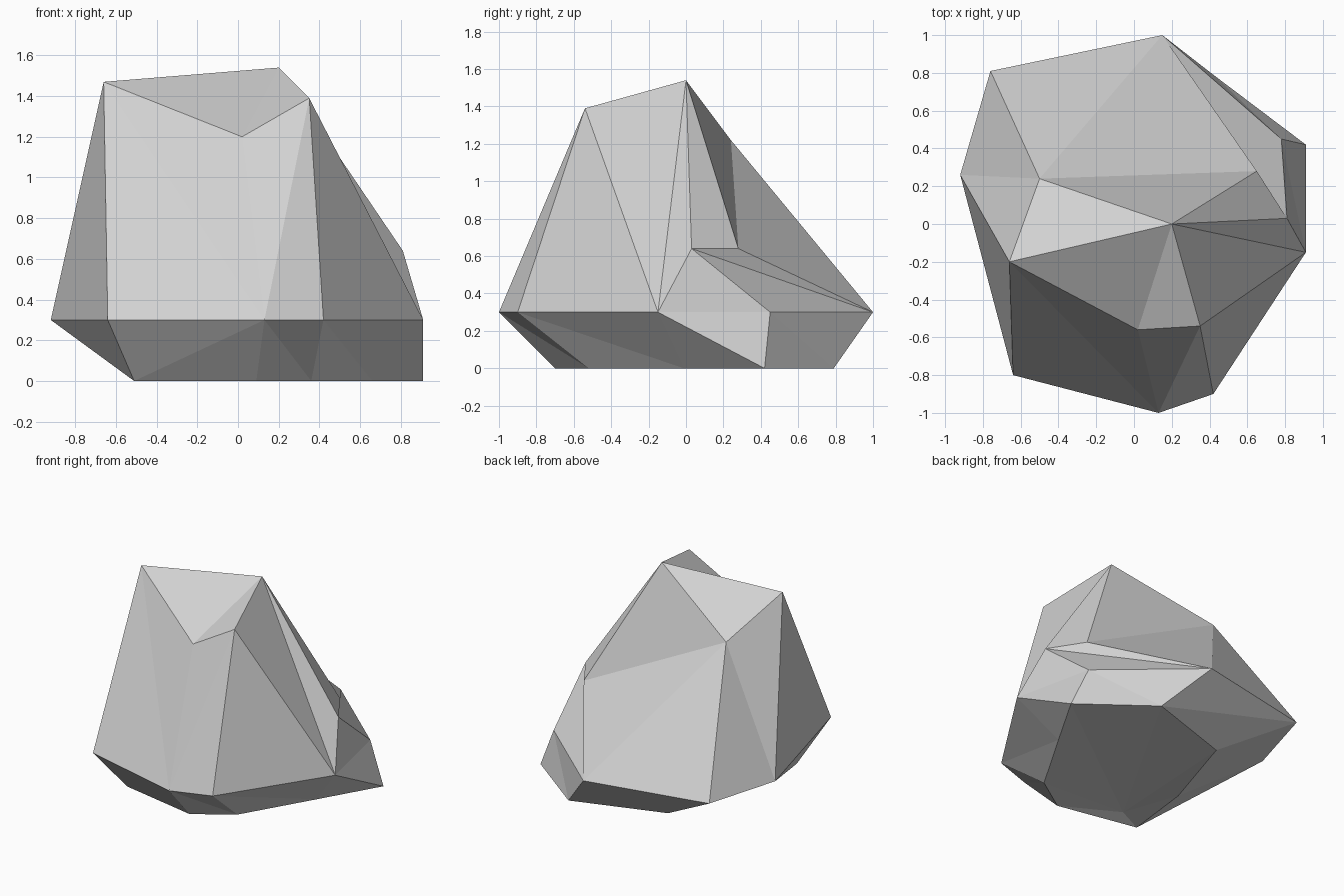
import bpy
import bmesh

# Remove the default cube only
default_cube = bpy.data.objects.get("Cube")
if default_cube:
    bpy.data.objects.remove(default_cube, do_unlink=True)


def make_material(name, color):
    material = bpy.data.materials.new(name)
    material.use_nodes = True
    material.diffuse_color = color
    shader = next(n for n in material.node_tree.nodes if n.type == 'BSDF_PRINCIPLED')
    shader.inputs["Base Color"].default_value = color
    shader.inputs["Roughness"].default_value = 0.9
    return material


# Corners of the boulder, named by where they sit
corners = {
    # crown
    "peak": (0.2, 0, 1.54),
    "crown_right": (-0.66, -0.2, 1.47),
    "crown_notch": (0.02, -0.56, 1.2),
    "crown_front": (0.35, -0.54, 1.39),
    "shoulder": (-0.5, 0.24, 1.22),
    # ledge cut into one flank
    "ledge_inner": (0.65, 0.28, 0.64),
    "ledge_outer": (0.81, 0.03, 0.64),
    "ledge_foot": (0.78, 0.45, 0.3),
    # widest girdle
    "front": (0.13, -1, 0.3),
    "front_left": (0.42, -0.9, 0.3),
    "left": (0.91, -0.15, 0.3),
    "back": (0.15, 1, 0.3),
    "back_right": (-0.76, 0.81, 0.3),
    "right": (-0.92, 0.26, 0.3),
    "front_right": (-0.64, -0.8, 0.3),
    # underside
    "base_left": (0.91, 0.42, 0),
    "base_back": (0.42, 0.79, 0),
    "base_rear": (-0.25, 0.57, 0),
    "base_right": (-0.45, -0.07, 0),
    "base_corner": (-0.51, -0.58, 0),
    "base_front": (0.09, -0.7, 0),
    "base_chip": (0.36, -0.52, 0),
    "base_side": (0.66, -0.01, 0),
    "base_hollow": (-0.34, -0.52, 0.03),
}

bm = bmesh.new()
point = {name: bm.verts.new(co) for name, co in corners.items()}


def facet_fan(hub, rim):
    """Flat triangular facets from one corner to a chain of its neighbours."""
    chain = [point[name] for name in rim.split()]
    for a, b in zip(chain, chain[1:]):
        bm.faces.new((point[hub], a, b))


# Crown and steep upper facets
facet_fan("crown_front", "peak crown_notch front front_left left peak")
facet_fan("crown_right", "shoulder right front_right front crown_notch peak shoulder")
facet_fan("shoulder", "right back_right back ledge_inner peak")

# Broken ledge
facet_fan("ledge_outer", "peak ledge_inner back ledge_foot left peak")
facet_fan("ledge_foot", "back base_back base_left left")

# Undercut skirt below the girdle
facet_fan("front", "front_right base_corner base_front base_chip front_left")
facet_fan("base_side", "base_chip front_left left base_left")
facet_fan("right", "front_right base_corner base_right back_right")
facet_fan("back_right", "base_right base_rear base_back back")

# Underside
facet_fan("base_hollow", "base_back base_rear base_right base_corner "
                         "base_front base_chip base_side base_left base_back")

bmesh.ops.recalc_face_normals(bm, faces=bm.faces[:])
mesh = bpy.data.meshes.new("boulder")
bm.to_mesh(mesh)
bm.free()

boulder = bpy.data.objects.new("boulder", mesh)
bpy.context.collection.objects.link(boulder)
mesh.materials.append(make_material("stone grey", (0.64, 0.64, 0.64, 1)))
